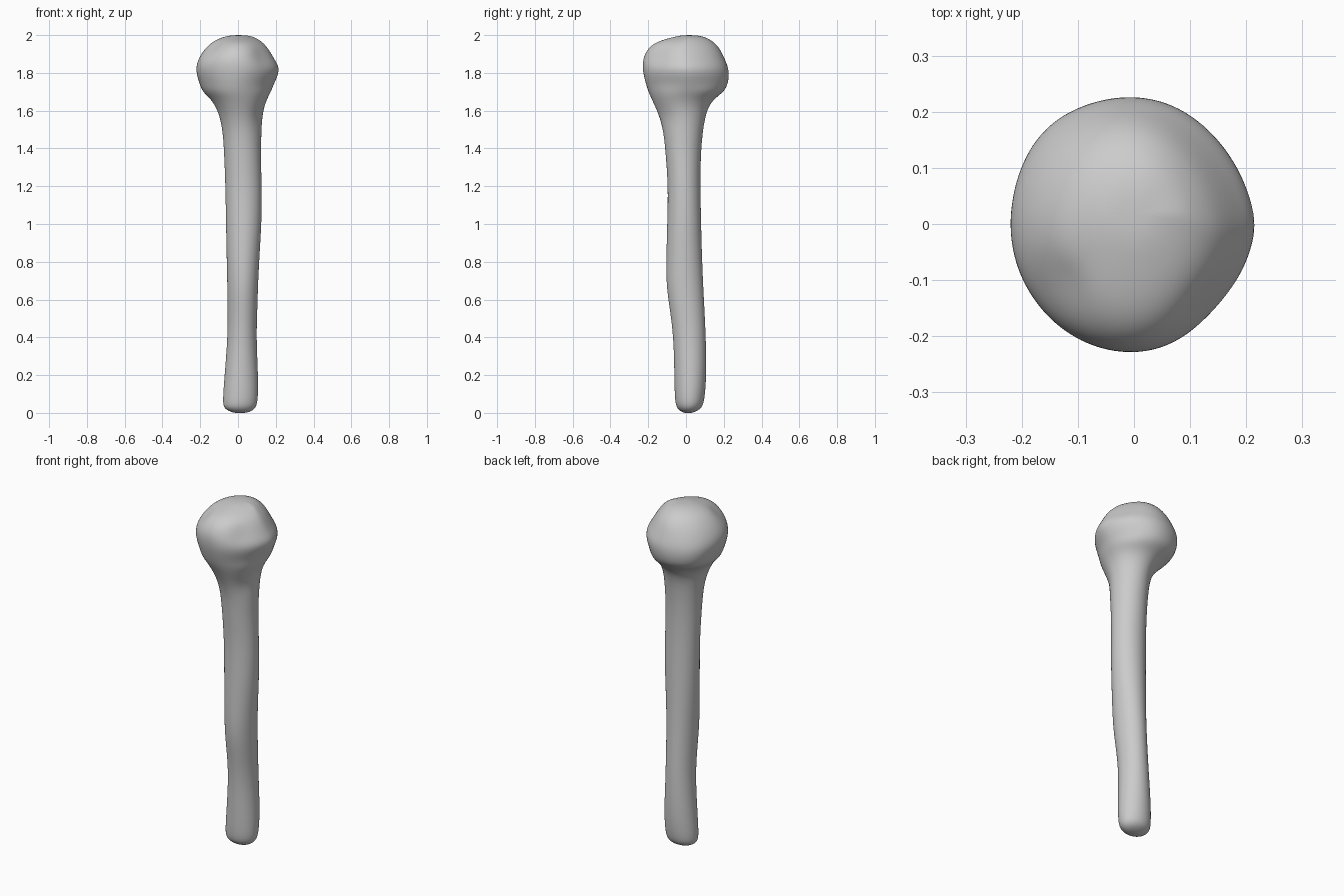
import bpy, bmesh, math
from mathutils import Vector

# cross-sections from base to head: z, x min, x max, y min, y max
SECTIONS = [
    (0.000, -0.02, 0.04, -0.01, 0.03),
    (0.008, -0.045, 0.07, -0.028, 0.055),
    (0.025, -0.075, 0.092, -0.048, 0.082),
    (0.06, -0.082, 0.107, -0.06, 0.098),
    (0.20, -0.072, 0.11, -0.066, 0.11),
    (0.40, -0.056, 0.10, -0.070, 0.106),
    (0.55, -0.055, 0.103, -0.086, 0.098),
    (0.68, -0.057, 0.106, -0.106, 0.091),
    (0.85, -0.061, 0.115, -0.104, 0.084),
    (1.02, -0.064, 0.126, -0.099, 0.080),
    (1.20, -0.067, 0.126, -0.095, 0.076),
    (1.36, -0.073, 0.121, -0.107, 0.078),
    (1.48, -0.080, 0.124, -0.118, 0.088),
    (1.56, -0.095, 0.129, -0.138, 0.101),
    (1.62, -0.118, 0.139, -0.163, 0.120),
    (1.665, -0.148, 0.156, -0.184, 0.152),
    (1.70, -0.188, 0.175, -0.200, 0.202),
    (1.74, -0.203, 0.192, -0.213, 0.222),
    (1.79, -0.219, 0.215, -0.226, 0.229),
    (1.83, -0.223, 0.221, -0.231, 0.224),
    (1.87, -0.212, 0.197, -0.229, 0.208),
    (1.91, -0.190, 0.174, -0.215, 0.190),
    (1.945, -0.160, 0.150, -0.187, 0.167),
    (1.97, -0.128, 0.122, -0.142, 0.138),
    (1.988, -0.085, 0.092, -0.075, 0.105),
    (1.998, -0.045, 0.055, -0.030, 0.065),
]
# surface bumps and hollows: centre, radius, radial push
DETAILS = [
    ((-0.12, -0.11, 1.93), 0.06, -0.028),   # groove between the knobs
    ((-0.15, 0.15, 1.75), 0.09, 0.012),     # overhang of the ball
    ((0.13, -0.15, 1.88), 0.07, -0.014),    # flat beside the side knob
    ((0.10, -0.09, 1.57), 0.05, -0.010),    # hollow under the head
    ((-0.08, 0.08, 1.61), 0.06, -0.012),    # neck under the ball
    ((0.07, -0.06, 0.30), 0.12, -0.010),
]
SEG = 32


def ring_point(section, a):
    z, x0, x1, y0, y1 = section
    cx, cy = (x0 + x1) / 2, (y0 + y1) / 2
    p = Vector((cx + (x1 - x0) / 2 * math.cos(a), cy + (y1 - y0) / 2 * math.sin(a), z))
    out = Vector((math.cos(a), math.sin(a), 0))
    if z > 1.72:   # blunt point on the side knob
        out_side = max(0, math.cos(a))
        p -= out * 0.012 * out_side * abs(math.sin(2 * a))
    push = sum(amount * math.exp(-((p - Vector(c)).length / r) ** 2) for c, r, amount in DETAILS)
    return p + out * push


# loft the whole bone through its cross-sections
bm = bmesh.new()
rings = [[bm.verts.new(ring_point(s, 2 * math.pi * i / SEG)) for i in range(SEG)] for s in SECTIONS]
for lo, hi in zip(rings, rings[1:]):
    for i in range(SEG):
        j = (i + 1) % SEG
        bm.faces.new((lo[i], lo[j], hi[j], hi[i]))

# close both ends
for ring, z, flip in ((rings[0], 0.0, True), (rings[-1], 2.0, False)):
    mid = sum((v.co for v in ring), Vector()) / SEG
    pole = bm.verts.new((mid.x, mid.y, z))
    for i in range(SEG):
        a, b = ring[i], ring[(i + 1) % SEG]
        bm.faces.new((b, a, pole) if flip else (a, b, pole))
for f in bm.faces:
    f.smooth = True

mesh = bpy.data.meshes.new("bone")
bm.to_mesh(mesh)
bm.free()
bone = bpy.data.objects.new("bone", mesh)
bpy.context.collection.objects.link(bone)
sub = bone.modifiers.new("smooth", 'SUBSURF')
sub.levels = sub.render_levels = 2
